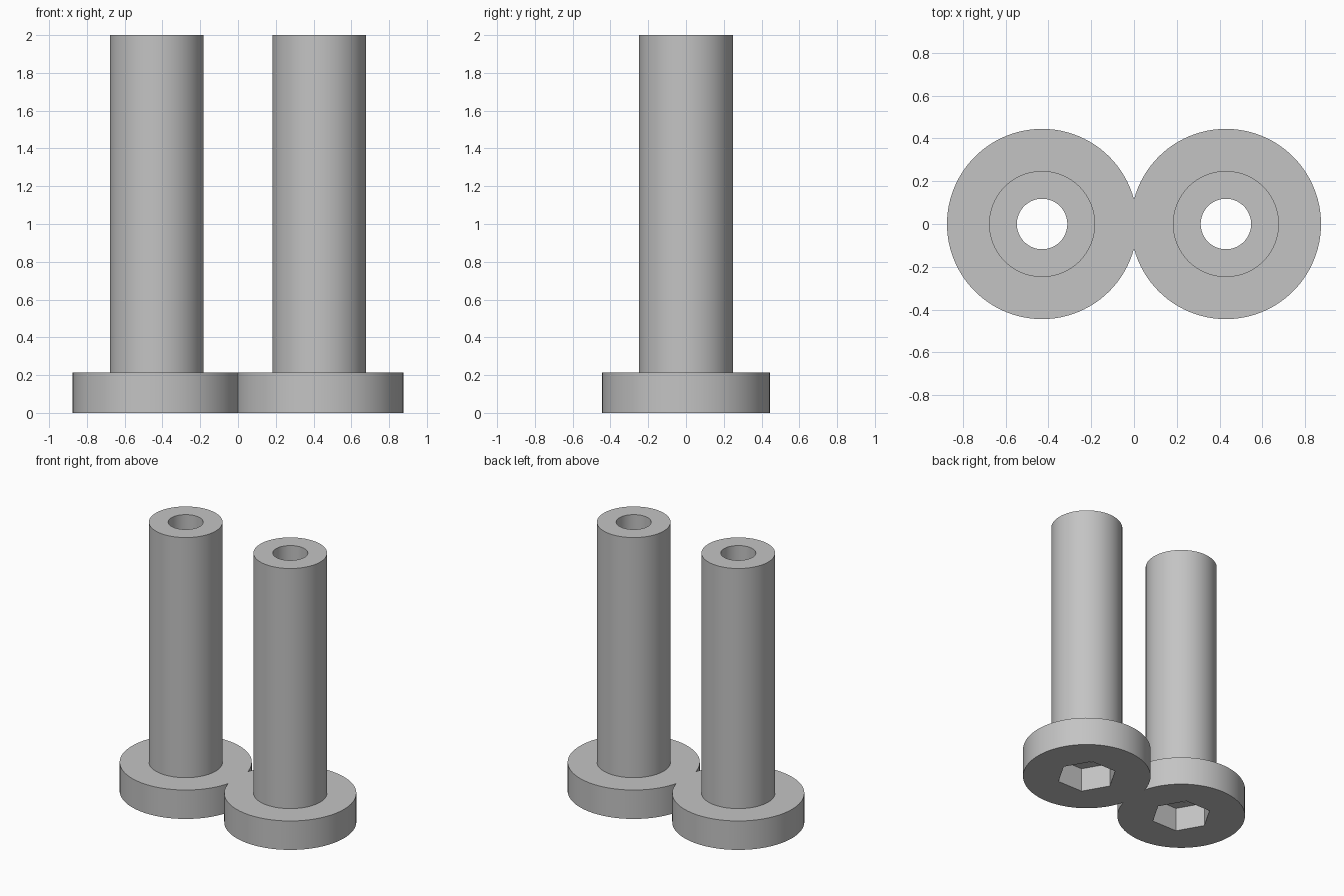
import bpy, bmesh, math

cube = bpy.data.objects.get("Cube")
if cube:
    bpy.data.objects.remove(cube, do_unlink=True)

SEGMENTS = 96
OFFSET = 0.43                      # distance of each bolt axis from the middle
HEAD_R, SHAFT_R, BORE_R, HEX_R = 0.445, 0.248, 0.118, 0.21
HEAD_H, SOCKET_H, TOP = 0.215, 0.18, 2.0

steel = bpy.data.materials.new("grey steel")
steel.use_nodes = True
colour = (0.55, 0.55, 0.55, 1)
steel.diffuse_color = colour
steel.node_tree.nodes["Principled BSDF"].inputs["Base Color"].default_value = colour


def ring(bm, radius, z, hexagonal=False):
    """Closed loop of vertices, round or following a hexagon outline."""
    verts = []
    for i in range(SEGMENTS):
        a = math.tau * i / SEGMENTS
        r = radius
        if hexagonal:
            sixth = math.pi / 3
            r *= math.cos(sixth / 2) / math.cos(a % sixth - sixth / 2)
        verts.append(bm.verts.new((OFFSET + r * math.cos(a), r * math.sin(a), z)))
    return verts


# One hollow bolt: shaft, disc head, hex socket underneath and a through bore
bm = bmesh.new()
rings = [
    ring(bm, BORE_R, TOP),
    ring(bm, SHAFT_R, TOP),
    ring(bm, SHAFT_R, HEAD_H),
    ring(bm, HEAD_R, HEAD_H),
    ring(bm, HEAD_R, 0),
    ring(bm, HEX_R, 0, True),
    ring(bm, HEX_R, SOCKET_H, True),
    ring(bm, BORE_R, SOCKET_H),
]
for a, b in zip(rings, rings[1:] + rings[:1]):
    for i in range(SEGMENTS):
        j = (i + 1) % SEGMENTS
        bm.faces.new((a[i], b[i], b[j], a[j]))
bmesh.ops.recalc_face_normals(bm, faces=bm.faces)

# Trim at the middle plane so the two heads merge
bmesh.ops.bisect_plane(bm, geom=bm.verts[:] + bm.edges[:] + bm.faces[:],
                       plane_co=(0, 0, 0), plane_no=(1, 0, 0), clear_inner=True)
mesh = bpy.data.meshes.new("bolt_pair")
bm.to_mesh(mesh)
bm.free()
mesh.materials.append(steel)

bolts = bpy.data.objects.new("bolt_pair", mesh)
bpy.context.collection.objects.link(bolts)
bpy.context.view_layer.objects.active = bolts
bolts.select_set(True)
bpy.ops.object.shade_smooth_by_angle(angle=math.radians(30))

# Second bolt mirrored across the joint
mirror = bolts.modifiers.new("second_bolt", 'MIRROR')
mirror.use_axis = (True, False, False)
mirror.use_clip = True
